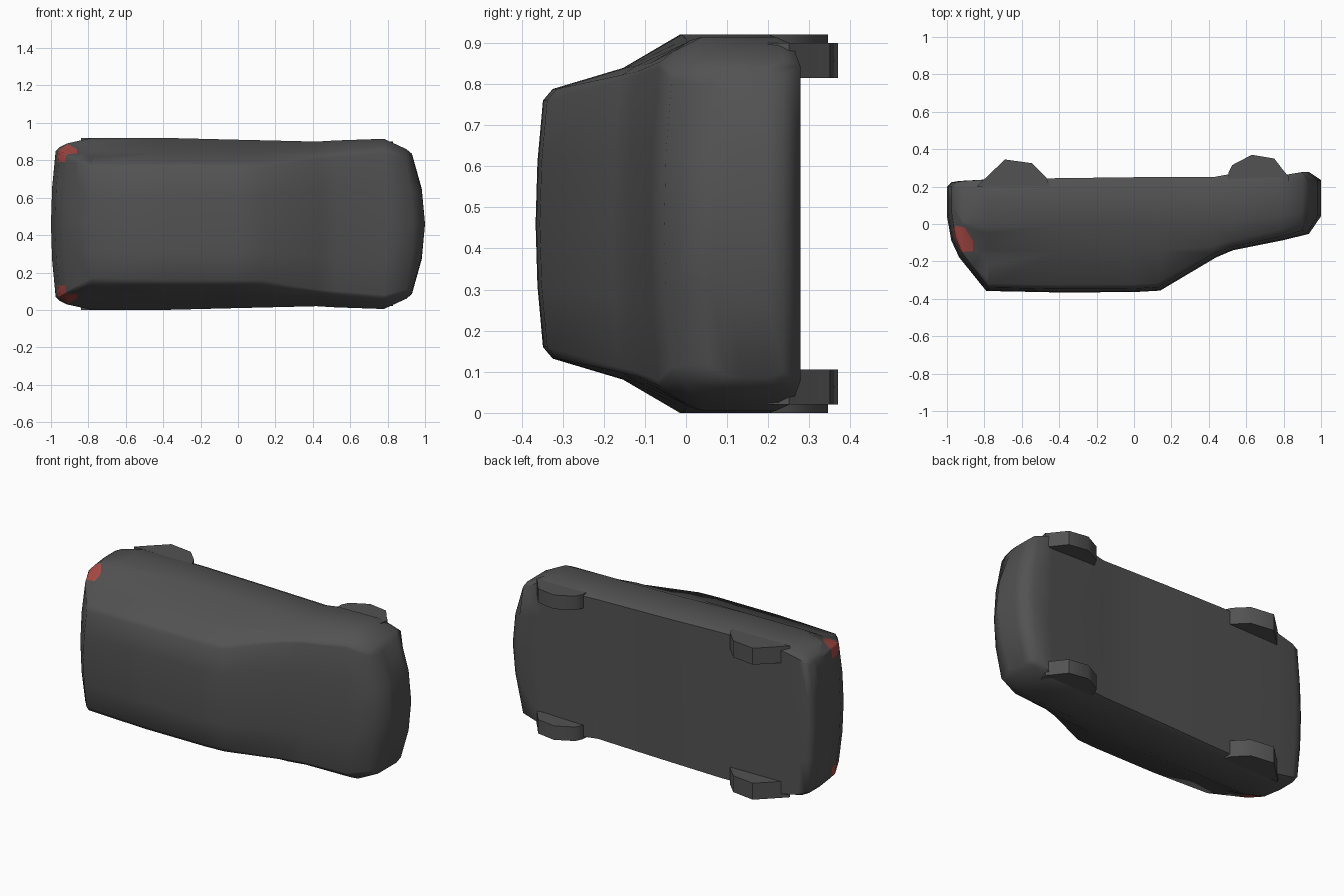
import bpy, bmesh, math
from mathutils import Vector

if "Cube" in bpy.data.objects:
    bpy.data.objects.remove(bpy.data.objects["Cube"])

CZ = 0.46  # centre plane of the car, which lies on its side


def material(name, rgb):
    m = bpy.data.materials.new(name)
    m.diffuse_color = (*rgb, 1)
    m.use_nodes = True
    m.node_tree.nodes["Principled BSDF"].inputs["Base Color"].default_value = m.diffuse_color
    return m


grey = material("dark_grey", (0.085, 0.085, 0.085))
red = material("tail_red", (0.40, 0.07, 0.06))


def finish(bm, name, mats, angle):
    bmesh.ops.recalc_face_normals(bm, faces=bm.faces)
    me = bpy.data.meshes.new(name)
    bm.to_mesh(me)
    bm.free()
    for m in mats:
        me.materials.append(m)
    ob = bpy.data.objects.new(name, me)
    bpy.context.collection.objects.link(ob)
    bpy.ops.object.select_all(action='DESELECT')
    ob.select_set(True)
    bpy.context.view_layer.objects.active = ob
    bpy.ops.object.shade_smooth_by_angle(angle=math.radians(angle))
    return ob


# Body stations from tail to nose:
# x, bottom y, half width, waist y, belt y, belt half, top y, top half, bow
stations = [
    (-.975, .200, .390, .14, .10, .390, .060, .38, -.025),
    (-.955, .223, .410, .08, .00, .400, -.070, .385, -.022),
    (-.915, .230, .430, .00, -.12, .385, -.160, .36, -.020),
    (-.780, .238, .460, -.015, -.16, .375, -.340, .29, -.010),
    (-.400, .245, .460, -.01, -.15, .380, -.348, .30, 0),
    (0, .250, .450, 0, -.15, .380, -.346, .30, 0),
    (.130, .250, .447, 0, -.145, .380, -.338, .30, .01),
    (.420, .250, .440, 0, -.12, .385, -.160, .35, .02),
    (.520, .268, .446, .01, -.09, .390, -.122, .36, .01),
    (.780, .258, .455, .04, -.03, .420, -.068, .38, .02),
    (.900, .278, .400, .06, .00, .385, -.035, .35, .035),
    (.930, .235, .375, .14, .10, .370, .060, .34, .070),
]
US = (-1, -.5, 0, .5, 1)


def point(s, row, u):
    x, yb, hw, yw, ys, hs, yt, ht, bow = s
    y, h = [(yb, hw * .96), (yb - .04, hw), (yw, hw), (ys, hs),
            (yt + .12 * (ys - yt), ht + .35 * (hs - ht)), (yt, ht)][row]
    if row == 5:
        y -= .018 * (1 - u * u)
    return Vector((x + bow * (1 - u * u), y, CZ + u * h))


bm = bmesh.new()


def grid(rows):
    vs = [[bm.verts.new(p) for p in r] for r in rows]
    for a, b in zip(vs, vs[1:]):
        for i in range(len(a) - 1):
            bm.faces.new((a[i], a[i + 1], b[i + 1], b[i]))


for row in (0, 5):        # underside and top
    grid([[point(s, row, u) for u in US] for s in stations])
for u in (-1, 1):         # flanks
    grid([[point(s, r, u) for r in range(6)] for s in stations])
for s in (stations[0], stations[-1]):   # tail and nose
    grid([[point(s, r, u) for u in US] for r in range(6)])
bmesh.ops.remove_doubles(bm, verts=bm.verts, dist=1e-4)
bmesh.ops.recalc_face_normals(bm, faces=bm.faces)

# Tail lights, cut into the rear corners
lamp = [(-.95, -.01), (-.905, -.02), (-.86, -.09), (-.86, -.145), (-.93, -.15), (-1.0, -.05)]
planes = []
for a, b in zip(lamp, lamp[1:] + lamp[:1]):
    n = Vector((a[1] - b[1], b[0] - a[0], 0)).normalized()
    planes.append((Vector((a[0], a[1], 0)), n))
mid = Vector((-.92, -.08, 0))
planes = [(p, n if (mid - p).dot(n) > 0 else -n) for p, n in planes]
cuts = planes + [(Vector((0, 0, CZ + k * .33)), Vector((0, 0, 1))) for k in (-1, 1)]
for p, n in cuts:
    fs = [f for f in bm.faces if f.calc_center_median().x < -.75
          and -.26 < f.calc_center_median().y < .12]
    geom = list({v for f in fs for v in f.verts}) + list({e for f in fs for e in f.edges}) + fs
    bmesh.ops.bisect_plane(bm, geom=geom, plane_co=p, plane_no=n, dist=1e-5)
for f in bm.faces:
    c = f.calc_center_median()
    if abs(c.z - CZ) > .33 and all((Vector((c.x, c.y, 0)) - p).dot(n) > 0 for p, n in planes):
        f.material_index = 1
finish(bm, "car_body", [grey, red], 60)


# Wheels: faceted lobes under the body, mirrored across the car
def prism(name, outline, z0, z1):
    b = bmesh.new()
    f = b.faces.new([b.verts.new((x, y, z0)) for x, y in outline])
    ext = bmesh.ops.extrude_face_region(b, geom=[f])
    bmesh.ops.translate(b, vec=(0, 0, z1 - z0),
                        verts=[g for g in ext["geom"] if isinstance(g, bmesh.types.BMVert)])
    finish(b, name, [grey], 40)


front = [(.50, .20), (.505, .275), (.525, .315), (.63, .37), (.75, .35), (.80, .285), (.83, .25), (.82, .20)]
rear = [(-.84, .20), (-.80, .24), (-.69, .345), (-.545, .325), (-.47, .25), (-.45, .20)]
for side, k in (("left", 1), ("right", -1)):
    prism("front_wheel_" + side, front, CZ + k * .355, CZ + k * .44)
    prism("rear_wheel_" + side, rear, CZ + k * .36, CZ + k * .46)
